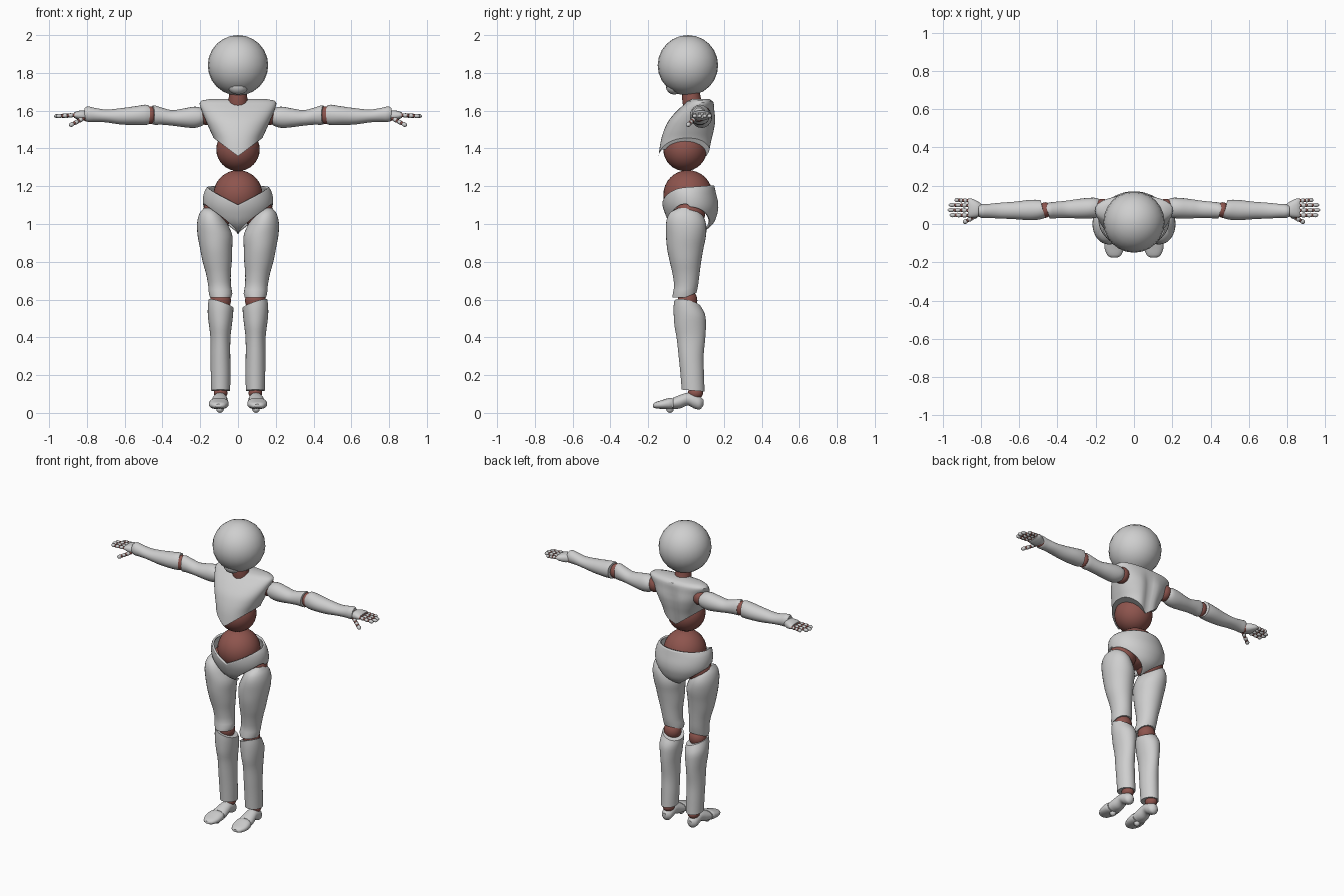
import bpy, bmesh, math
from mathutils import Vector, Matrix


def material(name, rgb):
    m = bpy.data.materials.new(name)
    m.diffuse_color = (*rgb, 1)
    return m


SHELL = material("pale grey", (0.62, 0.62, 0.62))
JOINT = material("red brown", (0.27, 0.09, 0.075))


def finish(name, bm, mat, mirror=False, thick=0):
    bmesh.ops.recalc_face_normals(bm, faces=bm.faces)
    me = bpy.data.meshes.new(name)
    bm.to_mesh(me)
    bm.free()
    me.materials.append(mat)
    ob = bpy.data.objects.new(name, me)
    bpy.context.collection.objects.link(ob)
    if thick:
        so = ob.modifiers.new("thickness", 'SOLIDIFY')
        so.thickness = thick
        so.offset = -1
    if mirror:
        ob.modifiers.new("mirror", 'MIRROR').use_mirror_merge = False
    return ob


def sample(secs, t):
    """Smooth interpolation of section rows (t, c1, c2, r1, r2)."""
    t = min(max(t, secs[0][0]), secs[-1][0])
    i = 0
    while i < len(secs) - 2 and t > secs[i + 1][0]:
        i += 1

    def slope(j, k):
        a, b = secs[max(j - 1, 0)], secs[min(j + 1, len(secs) - 1)]
        return (b[k] - a[k]) / (b[0] - a[0])
    p, q = secs[i], secs[i + 1]
    h = q[0] - p[0]
    u = (t - p[0]) / h
    return [(2*u**3 - 3*u*u + 1) * p[k] + (u**3 - 2*u*u + u) * h * slope(i, k)
            + (3*u*u - 2*u**3) * q[k] + (u**3 - u*u) * h * slope(i + 1, k)
            for k in range(1, 5)]


def loft(name, secs, mat=SHELL, axis='z', lo=None, hi=None, power=2.0, n=32, rings=22,
         mirror=False, caps=True, thick=0, pinch=None):
    """Tube through elliptical sections; lo/hi give its end edges per angle."""
    secs = sorted(secs)
    bm = bmesh.new()
    grid = []
    for j in range(rings + 1):
        row = []
        for i in range(n):
            a = 2 * math.pi * i / n
            c, s = math.cos(a), math.sin(a)
            t0 = lo(c, s) if lo else secs[0][0]
            t1 = hi(c, s) if hi else secs[-1][0]
            t = t0 + (t1 - t0) * j / rings
            c1, c2, r1, r2 = sample(secs, t)
            e = 2 / power
            u = c1 + r1 * math.copysign(abs(c) ** e, c)
            v = c2 + r2 * math.copysign(abs(s) ** e, s)
            if pinch:
                v += pinch(u, s, t)
            row.append(bm.verts.new({'z': (u, v, t), 'x': (t, u, v), 'y': (u, t, v)}[axis]))
        grid.append(row)
    for a, b in zip(grid, grid[1:]):
        for i in range(n):
            k = (i + 1) % n
            bm.faces.new((a[i], a[k], b[k], b[i]))
    if caps:
        bm.faces.new(grid[0])
        bm.faces.new(grid[-1])
    return finish(name, bm, mat, mirror, thick)


def ball(name, loc, r, mat=JOINT, mirror=False, seg=24):
    r = r if isinstance(r, tuple) else (r, r, r)
    bm = bmesh.new()
    bmesh.ops.create_uvsphere(bm, u_segments=seg, v_segments=seg // 2, radius=1,
                              matrix=Matrix.Translation(loc) @ Matrix.Diagonal((*r, 1)))
    return finish(name, bm, mat, mirror)


def finger(name, start, end, r):
    """Three tapered bones with ball joints between them."""
    a, b = Vector(start), Vector(end)
    d = b - a
    rot = d.to_track_quat('Z', 'Y').to_matrix().to_4x4()
    for k in range(3):
        mid = a + d * (k + 0.58) / 3
        bm = bmesh.new()
        bmesh.ops.create_uvsphere(bm, u_segments=10, v_segments=8, radius=1,
                                  matrix=Matrix.Translation(mid) @ rot @
                                  Matrix.Diagonal((r, r, d.length / 5.6, 1)))
        finish(f"{name}_bone_{k + 1}", bm, SHELL, True)
        ball(f"{name}_joint_{k + 1}", a + d * k / 3, r * 0.85, JOINT, True, 10)


# head and neck
ball("head", (0, 0.01, 1.84), 0.16, SHELL)
ball("chin", (0, -0.062, 1.73), (0.055, 0.045, 0.045), SHELL, seg=16)
loft("neck", [(1.62, 0, .04, .055, .055), (1.66, 0, .03, .05, .05), (1.72, 0, .025, .045, .045)], JOINT)

# chest shell with arched sides and a shallow spine groove
loft("chest", [(1.36, 0, -.008, .105, .137), (1.40, 0, -.002, .117, .138), (1.45, 0, .007, .128, .138),
               (1.50, 0, .02, .150, .135), (1.55, 0, .035, .172, .125), (1.60, 0, .053, .192, .100),
               (1.64, 0, .072, .203, .075), (1.655, 0, .076, .188, .062), (1.662, 0, .078, .15, .045)],
     lo=lambda c, s: 1.36 + .095 * abs(c), power=2.3, n=48,
     pinch=lambda x, s, t: -.02 * math.exp(-(x / .035) ** 2) * max(s, 0) * min(1, max(0, (1.64 - t) * 12)))
ball("belly_ball", (0, -0.005, 1.395), 0.115, seg=32)

# pelvis shell with raised flanks and leg openings
ball("pelvis_ball", (0, 0.01, 1.155), 0.13, seg=32)


def leg_edge(c, s):
    return .945 + (.16 * min(1, abs(c) * 1.05) if s < 0 else .145 * abs(c) ** 1.4)


def waist_edge(c, s):
    return 1.10 + .095 * abs(c) if s < 0 else 1.195 + .01 * s


loft("pelvis", [(.94, 0, .03, .02, .012), (.96, 0, .03, .06, .062), (1.0, 0, .03, .125, .112),
                (1.06, 0, .027, .17, .14), (1.11, 0, .022, .185, .148), (1.17, 0, .015, .178, .142),
                (1.22, 0, .01, .145, .135)],
     lo=leg_edge, hi=waist_edge, n=56, caps=False, thick=.012)
ball("hip_joint", (.105, .02, 1.06), .082, mirror=True)

# legs
loft("thigh", [(.60, .092, -.01, .052, .062), (.63, .092, -.008, .062, .062), (.67, .097, 0, .060, .063),
               (.74, .104, 0, .066, .072), (.80, .110, -.003, .077, .083), (.87, .116, -.004, .085, .096),
               (.94, .122, 0, .092, .106), (1.0, .136, 0, .081, .106), (1.04, .144, -.003, .066, .094),
               (1.07, .150, -.005, .046, .07), (1.085, .155, -.005, .025, .035)],
     lo=lambda c, s: .61 + .025 * max(s, 0), mirror=True)
ball("knee_joint", (.092, .008, .595), (.055, .052, .058), mirror=True)
loft("shin", [(.11, .092, .038, .050, .060), (.2, .092, .033, .052, .062), (.3, .093, .027, .052, .066),
              (.4, .093, .026, .053, .076), (.46, .093, .022, .060, .083), (.52, .093, .018, .067, .083),
              (.57, .092, .005, .067, .070), (.61, .092, -.003, .062, .058)],
     lo=lambda c, s: .118 - .005 * s,
     hi=lambda c, s: .578 + .022 * c - .012 * s, mirror=True)
ball("ankle_joint", (.092, .05, .105), (.036, .04, .034), mirror=True)
loft("foot", [(-.068, .098, .05, .048, .030), (-.03, .097, .06, .044, .036), (.01, .095, .073, .038, .034),
              (.045, .094, .063, .037, .040), (.075, .094, .053, .031, .034), (.092, .094, .055, .012, .016)],
     axis='y', mirror=True, n=24)
loft("toes", [(-.175, .103, .038, .018, .008), (-.165, .103, .040, .034, .015), (-.13, .103, .044, .050, .023),
              (-.09, .101, .049, .052, .030), (-.072, .099, .050, .048, .030)],
     axis='y', power=2.4, mirror=True, n=24)
ball("sole_pad", (.095, -.085, .02), (.02, .02, .02), SHELL, True, 12)

# arms
ball("shoulder_joint", (.165, .082, 1.575), (.045, .05, .052), mirror=True)
loft("upper_arm", [(.172, .085, 1.57, .036, .034), (.19, .085, 1.567, .050, .047), (.23, .083, 1.565, .054, .056),
                   (.29, .08, 1.562, .051, .049), (.35, .077, 1.562, .045, .041), (.41, .073, 1.572, .043, .046),
                   (.445, .07, 1.577, .042, .052), (.46, .07, 1.577, .036, .046)],
     axis='x', mirror=True, hi=lambda c, s: .453 + .012 * c, n=24)
ball("elbow_joint", (.464, .073, 1.576), (.035, .041, .047), mirror=True)
loft("forearm", [(.468, .075, 1.578, .042, .048), (.485, .075, 1.578, .050, .054), (.54, .073, 1.574, .053, .050),
                 (.62, .071, 1.570, .046, .043), (.70, .070, 1.572, .041, .034), (.76, .068, 1.578, .037, .037),
                 (.80, .067, 1.582, .036, .041), (.812, .067, 1.582, .028, .033)],
     axis='x', mirror=True, lo=lambda c, s: .476 + .012 * c, n=24)

# hands
ball("wrist_joint", (.80, .072, 1.573), (.028, .032, .030), mirror=True)
loft("palm", [(.79, .074, 1.572, .026, .020), (.82, .078, 1.574, .042, .027), (.85, .083, 1.576, .050, .022),
              (.868, .084, 1.576, .048, .014)], axis='x', power=2.4, mirror=True, n=20)
for nm, y, tip in (("index", .045, .960), ("middle", .071, .970), ("ring", .097, .965), ("little", .122, .935)):
    finger(nm + "_finger", (.868, y, 1.576), (tip, y * 1.03, 1.571), .0115)
finger("thumb", (.82, .045, 1.558), (.89, .008, 1.522), .0125)

for o in bpy.context.scene.objects:
    o.select_set(True)
    bpy.context.view_layer.objects.active = o
bpy.ops.object.shade_smooth_by_angle(angle=math.radians(40))
